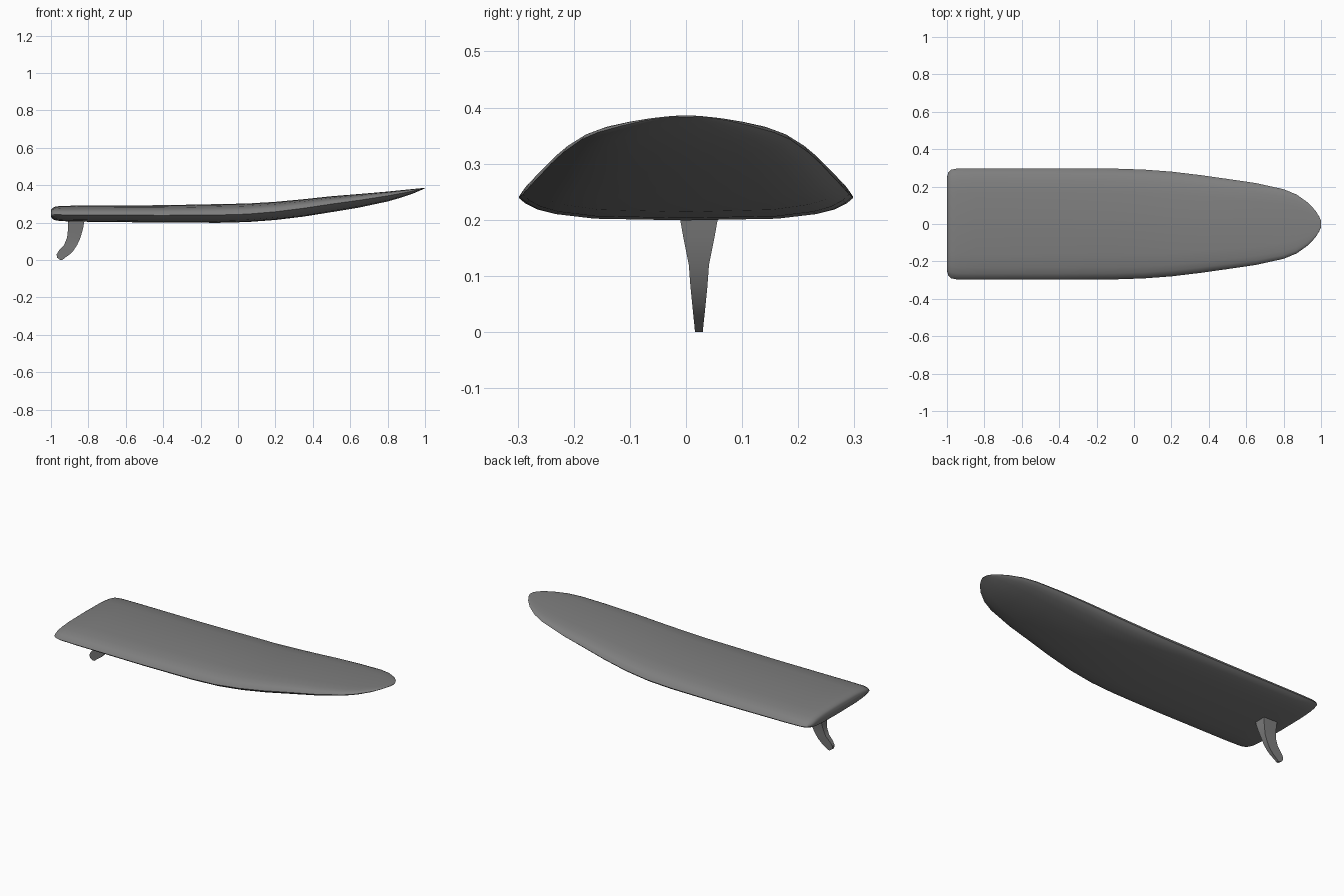
import bpy, bmesh

grey = bpy.data.materials.new("dark_grey")
grey.diffuse_color = (0.21, 0.21, 0.21, 1)


def loft(name, rings, angle):
    """Skin a list of closed rings and cap both ends."""
    bm = bmesh.new()
    rows = [[bm.verts.new(p) for p in ring] for ring in rings]
    n = len(rows[0])
    for a, b in zip(rows, rows[1:]):
        for i in range(n):
            j = (i + 1) % n
            bm.faces.new((a[i], a[j], b[j], b[i]))
    bm.faces.new(rows[0])
    bm.faces.new(rows[-1])
    bmesh.ops.recalc_face_normals(bm, faces=bm.faces)
    mesh = bpy.data.meshes.new(name)
    bm.to_mesh(mesh)
    bm.free()
    mesh.materials.append(grey)
    obj = bpy.data.objects.new(name, mesh)
    bpy.context.collection.objects.link(obj)
    bpy.context.view_layer.objects.active = obj
    obj.select_set(True)
    bpy.ops.object.shade_smooth_by_angle(angle=angle)
    obj.select_set(False)
    return obj


# Board stations: x, half width, bottom z, top z
stations = [
    (-1.0, 0.25, 0.232, 0.268), (-0.992, 0.278, 0.22, 0.278),
    (-0.978, 0.29, 0.213, 0.285), (-0.95, 0.296, 0.208, 0.289),
    (-0.85, 0.298, 0.205, 0.291), (-0.4, 0.298, 0.2, 0.293),
    (-0.1, 0.296, 0.199, 0.299), (0.05, 0.291, 0.203, 0.302),
    (0.2, 0.28, 0.214, 0.311), (0.35, 0.262, 0.232, 0.325),
    (0.5, 0.241, 0.256, 0.341), (0.65, 0.219, 0.281, 0.353),
    (0.8, 0.186, 0.313, 0.366), (0.87, 0.157, 0.333, 0.373),
    (0.93, 0.114, 0.353, 0.379), (0.97, 0.072, 0.37, 0.383),
    (0.99, 0.04, 0.379, 0.385), (1.0, 0.018, 0.383, 0.386),
]
# Half cross-section: width fraction, height fraction (bottom to top)
half = [(0, 0), (0.55, 0.03), (0.78, 0.11), (0.89, 0.2), (0.96, 0.31), (1, 0.42),
        (0.96, 0.62), (0.89, 0.75), (0.78, 0.86), (0.55, 0.96), (0, 1)]
section = half + [(-w, h) for w, h in half[-2:0:-1]]


def board_ring(x, hw, b, t):
    # the rail line climbs within the thickness towards the nose
    power = 1 - 0.35 * min(max(x / 0.8, 0), 1)
    return [(x, w * hw, b + h ** power * (t - b)) for w, h in section]


loft("board", [board_ring(*s) for s in stations], 0.9)

# Fin levels: z, rear x, front x, half thickness
levels = [
    (0.215, -0.908, -0.82, 0.036), (0.17, -0.908, -0.828, 0.028),
    (0.12, -0.914, -0.842, 0.018), (0.08, -0.93, -0.86, 0.015),
    (0.05, -0.958, -0.88, 0.012), (0.03, -0.97, -0.9, 0.01),
    (0.012, -0.967, -0.925, 0.008), (0.0, -0.95, -0.94, 0.007),
]
# Blocky four-sided fin section
foil = [(0, 1), (1, 1), (1, -1), (0, -1)]
loft("fin", [[(r + u * (f - r), 0.023 + v * th, z) for u, v in foil]
             for z, r, f, th in levels], 0.6)
